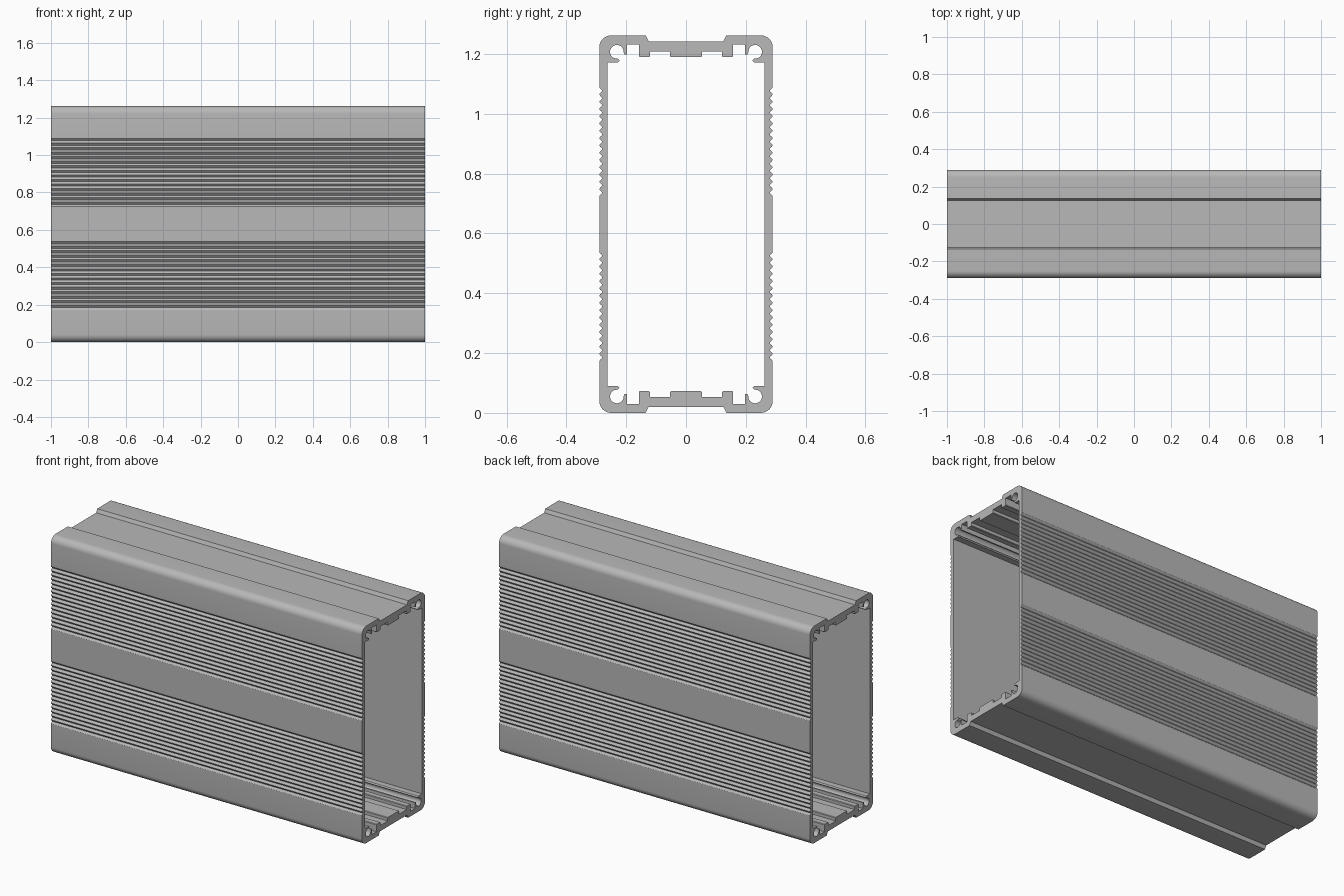
import bpy, bmesh
from math import sin, cos, pi, radians

LENGTH, HEIGHT, HALF_WIDTH = 2.0, 1.262, 0.29
MID = HEIGHT / 2

cube = bpy.data.objects.get("Cube")
if cube:
    bpy.data.objects.remove(cube, do_unlink=True)

aluminium = bpy.data.materials.new("brushed_aluminium_grey")
aluminium.use_nodes = True
grey = (0.48, 0.48, 0.48, 1)
aluminium.diffuse_color = grey
aluminium.node_tree.nodes["Principled BSDF"].inputs["Base Color"].default_value = grey


def arc(cy, cd, r, start, end, steps):
    """Arc points as (y, depth below the outer face)."""
    angles = [radians(start + (end - start) * i / steps) for i in range(steps + 1)]
    return [(cy + r * cos(a), cd - r * sin(a)) for a in angles]


def ribs(start, end, count, steps=6):
    """Scalloped grip grooves down the side wall."""
    n = count * steps
    return [(HALF_WIDTH - 0.005 * (1 - cos(2 * pi * i / steps)),
             start + (end - start) * i / n) for i in range(n + 1)]


# Outside of one corner: recessed panel, rounded edge, grip grooves
outer = [(0, 0.02), (0.125, 0.02), (0.135, 0)]
outer += arc(0.25, 0.04, 0.04, 90, 0, 8)
outer += ribs(0.173, 0.538, 15)

# Inside of one corner: ledge, screw channel, slot, rail and central boss
inner = [(0.263, 0.09), (0.228, 0.09), (0.222, 0.084), (0.228, 0.078)]
inner += arc(0.231, 0.055, 0.023, -65, 185, 16)
inner += [(0.206, 0.063), (0.198, 0.063), (0.198, 0.03), (0.157, 0.03),
          (0.157, 0.07), (0.154, 0.073), (0.124, 0.073), (0.121, 0.07),
          (0.121, 0.053), (0.053, 0.053), (0.053, 0.07), (0.05, 0.073), (0, 0.073)]

# Snap joint between the two shells, from the inside out
tongue = [(0, 0.06), (-0.018, 0.058), (-0.02, 0.052), (-0.027, 0.046),
          (-0.02, 0.038), (-0.018, 0.033), (0, 0.031)]


def top(points):
    return [(y, HEIGHT - d) for y, d in points]


# Closed profile of one shell: tongue at the top, matching socket at the bottom
socket = [(-y, d) for y, d in reversed(tongue)]
profile = top(outer) + outer[::-1] + socket + inner[::-1] + top(inner) + top(tongue)


def extrude_shell(name, side):
    """The second shell is the first one turned half a turn about the long axis."""
    bm = bmesh.new()
    verts = [bm.verts.new((-LENGTH / 2, side * y, MID + side * (z - MID)))
             for y, z in profile]
    face = bm.faces.new(verts)
    result = bmesh.ops.extrude_face_region(bm, geom=[face], use_keep_orig=True)
    moved = [v for v in result["geom"] if isinstance(v, bmesh.types.BMVert)]
    bmesh.ops.translate(bm, verts=moved, vec=(LENGTH, 0, 0))
    bmesh.ops.recalc_face_normals(bm, faces=bm.faces)
    mesh = bpy.data.meshes.new(name)
    bm.to_mesh(mesh)
    bm.free()
    mesh.materials.append(aluminium)
    shell = bpy.data.objects.new(name, mesh)
    bpy.context.collection.objects.link(shell)
    bpy.ops.object.select_all(action="DESELECT")
    shell.select_set(True)
    bpy.context.view_layer.objects.active = shell
    bpy.ops.object.shade_smooth_by_angle(angle=radians(30))


extrude_shell("back_shell", 1)
extrude_shell("front_shell", -1)
